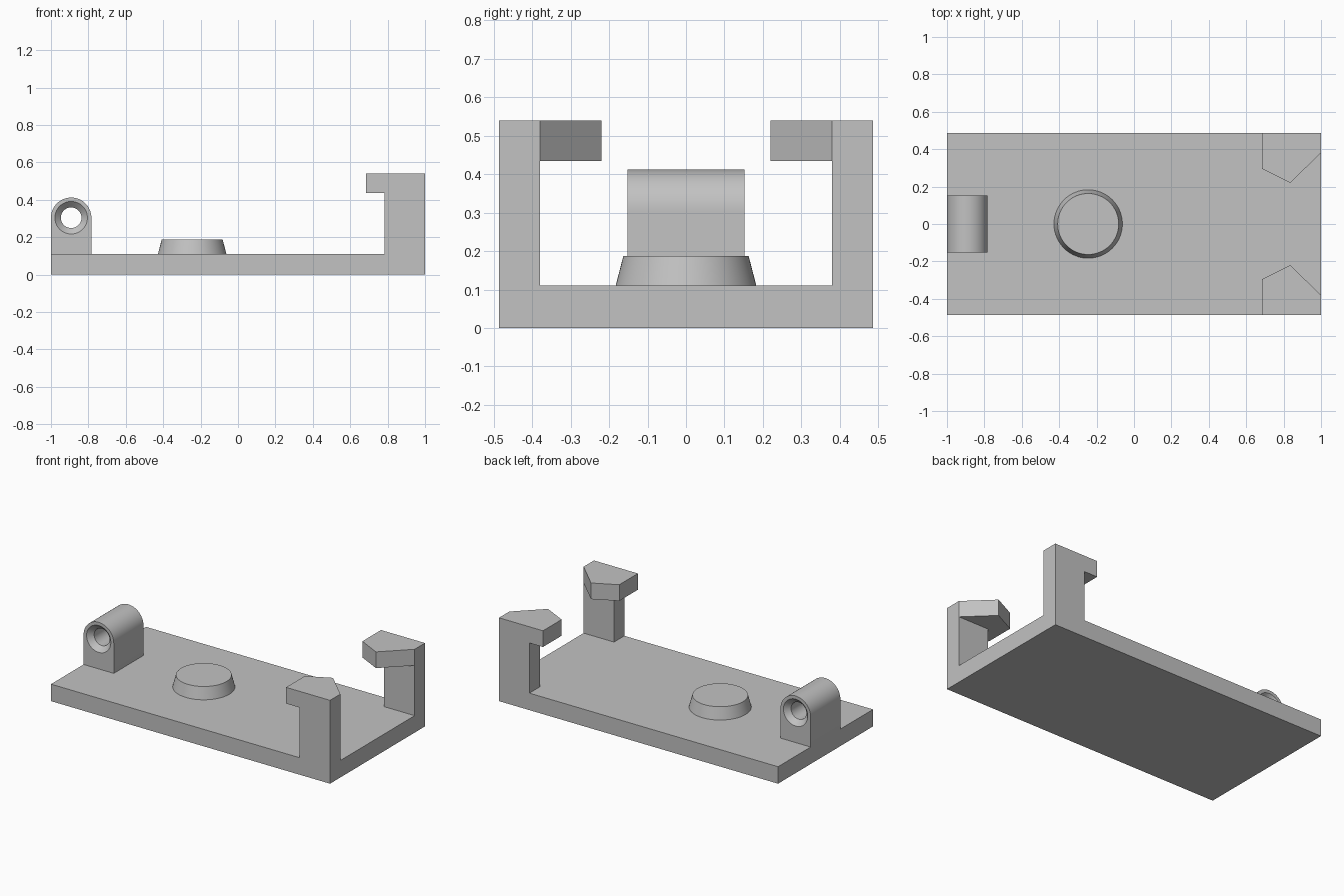
import bpy
import bmesh
from math import pi, sin, cos, radians

old = bpy.data.objects.get("Cube")
if old:
    bpy.data.objects.remove(old, do_unlink=True)

# One plain grey for the whole bracket
grey = bpy.data.materials.new("plain grey")
grey.use_nodes = True
colour = (0.54, 0.54, 0.54, 1)
grey.diffuse_color = colour
grey.node_tree.nodes["Principled BSDF"].inputs["Base Color"].default_value = colour


def finish(name, bm):
    bmesh.ops.recalc_face_normals(bm, faces=bm.faces)
    mesh = bpy.data.meshes.new(name)
    bm.to_mesh(mesh)
    bm.free()
    mesh.materials.append(grey)
    obj = bpy.data.objects.new(name, mesh)
    bpy.context.collection.objects.link(obj)
    return obj


def loft(name, rings):
    """Skin a list of equal-length closed rings and cap both ends."""
    bm = bmesh.new()
    loops = [[bm.verts.new(p) for p in ring] for ring in rings]
    n = len(loops[0])
    for a, b in zip(loops, loops[1:]):
        for i in range(n):
            j = (i + 1) % n
            bm.faces.new((a[i], a[j], b[j], b[i]))
    bm.faces.new(loops[0])
    bm.faces.new(loops[-1])
    return finish(name, bm)


def slab(name, plan, low, high):
    return loft(name, [[(x, y, z) for x, y in plan] for z in (low, high)])


def rectangle(x0, x1, y0, y1):
    return [(x0, y0), (x1, y0), (x1, y1), (x0, y1)]


def circle(cx, cy, r, n=64):
    return [(cx + r * cos(2 * pi * i / n), cy + r * sin(2 * pi * i / n)) for i in range(n)]


def smooth(obj):
    bpy.ops.object.select_all(action="DESELECT")
    obj.select_set(True)
    bpy.context.view_layer.objects.active = obj
    bpy.ops.object.shade_smooth_by_angle(angle=radians(30))


HALF_WIDTH = 0.486
BASE_TOP = 0.11
HOOK_LOW, HOOK_HIGH = 0.435, 0.54

# Base plate
slab("base_plate", rectangle(-1, 1, -HALF_WIDTH, HALF_WIDTH), 0, BASE_TOP)

# Corner posts with pointed hooks that reach inward
hook_plan = [(0.685, HALF_WIDTH), (0.685, 0.295), (0.835, 0.22), (1, 0.38), (1, HALF_WIDTH)]
for side, s in (("left", 1), ("right", -1)):
    post_plan = rectangle(0.782, 1, s * 0.38, s * HALF_WIDTH)
    slab("post_" + side, post_plan, BASE_TOP, HOOK_LOW)
    slab("hook_" + side, [(x, s * y) for x, y in hook_plan], HOOK_LOW, HOOK_HIGH)

# Tapered round boss
boss = loft("round_boss", [[(x, y, z) for x, y in circle(-0.245, 0, r)]
                           for r, z in ((0.183, BASE_TOP), (0.163, 0.187))])
smooth(boss)

# Hinge lug: arched block
LUG_X, LUG_Z, LUG_R, LUG_Y = -0.892, 0.304, 0.108, 0.152
arch = [(LUG_X + LUG_R * cos(pi * i / 32), LUG_Z + LUG_R * sin(pi * i / 32)) for i in range(33)]
arch += [(LUG_X - LUG_R, BASE_TOP), (LUG_X + LUG_R, BASE_TOP)]
lug = loft("hinge_lug", [[(x, y, z) for x, z in arch] for y in (-LUG_Y, LUG_Y)])

# Through hole, countersunk at both ends
BORE, SINK = 0.055, 0.087
depth = SINK - BORE
over = 0.01
stations = [(-LUG_Y - over, SINK + over), (-LUG_Y + depth, BORE),
            (LUG_Y - depth, BORE), (LUG_Y + over, SINK + over)]
cutter = loft("hole_cutter", [[(x, y, z) for x, z in circle(LUG_X, LUG_Z, r)]
                              for y, r in stations])
cutter.hide_render = True
cut = lug.modifiers.new("hole", "BOOLEAN")
cut.operation = "DIFFERENCE"
cut.solver = "EXACT"
cut.object = cutter
bpy.context.view_layer.objects.active = lug
bpy.ops.object.modifier_apply(modifier=cut.name)
bpy.data.objects.remove(cutter, do_unlink=True)
smooth(lug)
